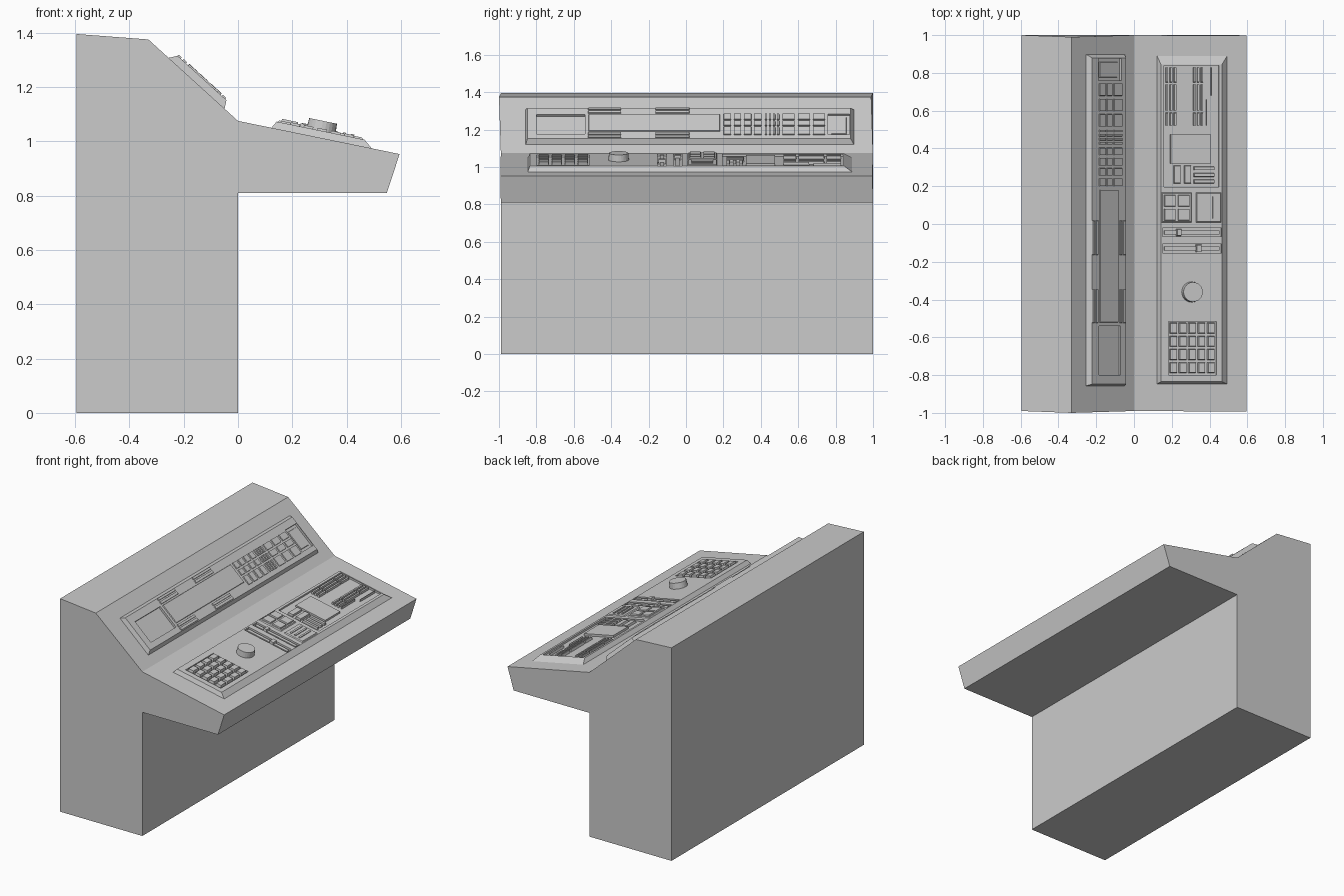
import bpy, bmesh, math
from mathutils import Vector, Matrix

if "Cube" in bpy.data.objects:
    bpy.data.objects.remove(bpy.data.objects["Cube"])


def frame(origin, along):
    """Slope frame: u runs down the slope, v along y, n out of the face."""
    u = Vector(along).normalized()
    v = Vector((0, 1, 0))
    m = Matrix((u, v, u.cross(v))).transposed().to_4x4()
    m.translation = Vector(origin)
    return m


def finish(name, bm):
    bmesh.ops.recalc_face_normals(bm, faces=bm.faces[:])
    me = bpy.data.meshes.new(name)
    bm.to_mesh(me)
    bm.free()
    ob = bpy.data.objects.new(name, me)
    bpy.context.collection.objects.link(ob)
    return ob


def block(bm, fr, u0, u1, v0, v1, n0, n1, inset=0.0):
    """Box whose top is inset by one value or by (u0, u1, v0, v1) values."""
    a, b, c, d = inset if isinstance(inset, tuple) else (inset,) * 4
    lo = [(u0, v0, n0), (u1, v0, n0), (u1, v1, n0), (u0, v1, n0)]
    hi = [(u0 + a, v0 + c, n1), (u1 - b, v0 + c, n1),
          (u1 - b, v1 - d, n1), (u0 + a, v1 - d, n1)]
    vs = [bm.verts.new(fr @ Vector(p)) for p in lo + hi]
    for f in [(3, 2, 1, 0), (4, 5, 6, 7)]:
        bm.faces.new([vs[i] for i in f])
    for i in range(4):
        j = (i + 1) % 4
        bm.faces.new((vs[i], vs[j], vs[j + 4], vs[i + 4]))


def blocks(name, fr, rects, n0, n1, inset=0.0):
    bm = bmesh.new()
    for r in rects:
        block(bm, fr, *r, n0, n1, inset)
    return finish(name, bm)


def grid(us, vs):
    return [(*u, *v) for u in us for v in vs]


def spans(start, end, count, gap):
    w = (end - start - gap * (count - 1)) / count
    return [(start + i * (w + gap), start + i * (w + gap) + w) for i in range(count)]


def carve(ob, fr, rects, n0, n1):
    """Cut rectangular recesses down to n0."""
    cutter = blocks("recess_cutter", fr, rects, n0, n1)
    cutter.hide_render = True
    mod = ob.modifiers.new("recess", 'BOOLEAN')
    mod.object, mod.operation, mod.solver = cutter, 'DIFFERENCE', 'EXACT'
    me = bpy.data.meshes.new_from_object(ob.evaluated_get(bpy.context.evaluated_depsgraph_get()))
    ob.modifiers.clear()
    ob.data = me
    bpy.data.objects.remove(cutter)


# Console body: profile (x, z, y shift) extruded along y
profile = [(-0.595, 0, 0), (0, 0, 0), (0, 0.81, 0), (0.548, 0.81, 0), (0.595, 0.953, -0.003),
           (0, 1.075, 0), (-0.33, 1.375, -0.01), (-0.595, 1.395, 0)]
bm = bmesh.new()
ends = [[bm.verts.new((x, y + s, z)) for x, z, s in profile] for y in (-0.99, 1.0)]
bm.faces.new(ends[0])
bm.faces.new(ends[1][::-1])
for i in range(len(profile)):
    j = (i + 1) % len(profile)
    bm.faces.new((ends[0][i], ends[1][i], ends[1][j], ends[0][j]))
finish("console_body", bm)

low = frame((0, 0, 1.075), (0.595, 0, -0.122))
up = frame((-0.33, 0, 1.375), (0.33, 0, -0.30))
H, D = 0.026, 0.012     # panel height, recess depth
F = H - D               # recess floor

# Lower control desk
desk = blocks("desk_panel", low, [(0.12, 0.515, -0.85, 0.905)], -0.01, H,
              (0.02, 0.045, 0.015, 0.06))
carve(desk, low, [(0.156, 0.453, 0.195, 0.84),
                  (0.15, 0.468, -0.067, -0.022), (0.15, 0.468, -0.153, -0.105),
                  (0.18, 0.44, -0.80, -0.515)], F, H + 0.05)

# Slider banks, screen and bars in the large desk recess
blocks("slider_bank", low,
       grid(spans(0.166, 0.226, 3, 0.008) + spans(0.316, 0.37, 3, 0.006),
            [(0.52, 0.59), (0.6, 0.74), (0.75, 0.83)]) + [(0.41, 0.416, 0.68, 0.83),
                                                          (0.385, 0.391, 0.52, 0.66)],
       F - 0.004, H + 0.004, 0.002)
blocks("desk_screen", low, [(0.193, 0.41, 0.32, 0.475)], F - 0.004, H + 0.002)
blocks("desk_bars", low,
       grid(spans(0.21, 0.305, 2, 0.02), [(0.215, 0.31)]) +
       grid([(0.318, 0.43)], spans(0.215, 0.305, 3, 0.014)),
       F - 0.004, H + 0.002, 0.002)

# Pad block and slit block
blocks("pad_block", low, [(0.14, 0.31, 0.005, 0.17), (0.325, 0.468, 0.005, 0.17)],
       H - 0.005, H + 0.006, 0.008)
blocks("pads", low, grid(spans(0.155, 0.295, 2, 0.01), spans(0.018, 0.155, 2, 0.01)),
       H, H + 0.014, 0.003)
blocks("ridges", low, grid(spans(0.355, 0.43, 3, 0.02), [(0.03, 0.145)]), H, H + 0.011)

# Long horizontal faders
blocks("fader_rails", low, [(0.16, 0.458, -0.055, -0.034), (0.16, 0.458, -0.14, -0.118)],
       F - 0.004, H - 0.003)
blocks("fader_handles", low, [(0.225, 0.25, -0.063, -0.026), (0.33, 0.36, -0.149, -0.109)],
       F - 0.004, H + 0.012, 0.002)

# Round knob
bm = bmesh.new()
bmesh.ops.create_cone(bm, cap_ends=True, segments=24, radius1=0.055, radius2=0.052, depth=0.042,
                      matrix=low @ Matrix.Translation((0.307, -0.36, H + 0.016)))
finish("knob", bm)

# Keypad
blocks("keypad", low, grid(spans(0.187, 0.433, 5, 0.009), spans(-0.79, -0.522, 4, 0.011)),
       F - 0.004, H + 0.008, 0.004)

# Upper display panel
display = blocks("display_panel", up, [(0.094, 0.385, -0.86, 0.905)], -0.01, H + 0.002,
                 (0.026, 0.022, 0.012, 0.025))
carve(display, up, [(0.17, 0.325, -0.80, -0.54), (0.165, 0.33, 0.76, 0.875)], F, H + 0.05)

# Long screen with side brackets
blocks("long_screen", up, [(0.168, 0.31, -0.525, 0.185)], H - 0.01, H + 0.008, 0.006)
blocks("screen_brackets", up,
       grid([(0.118, 0.138), (0.142, 0.164), (0.314, 0.334), (0.338, 0.36)],
            [(-0.525, -0.345), (-0.165, 0.02)]), H - 0.01, H + 0.008, 0.003)
blocks("small_screen", up, [(0.18, 0.315, 0.775, 0.86)], F - 0.004, F + 0.005, 0.004)

# Upper button bank: wide rows with a dense group in the middle
rows = spans(0.2, 0.405, 4, 0.012) + spans(0.42, 0.5, 4, 0.006) + spans(0.515, 0.745, 3, 0.014)
blocks("button_bank", up, grid([(0.17, 0.215), (0.224, 0.264), (0.273, 0.335)], rows),
       H - 0.01, H + 0.009, 0.002)
